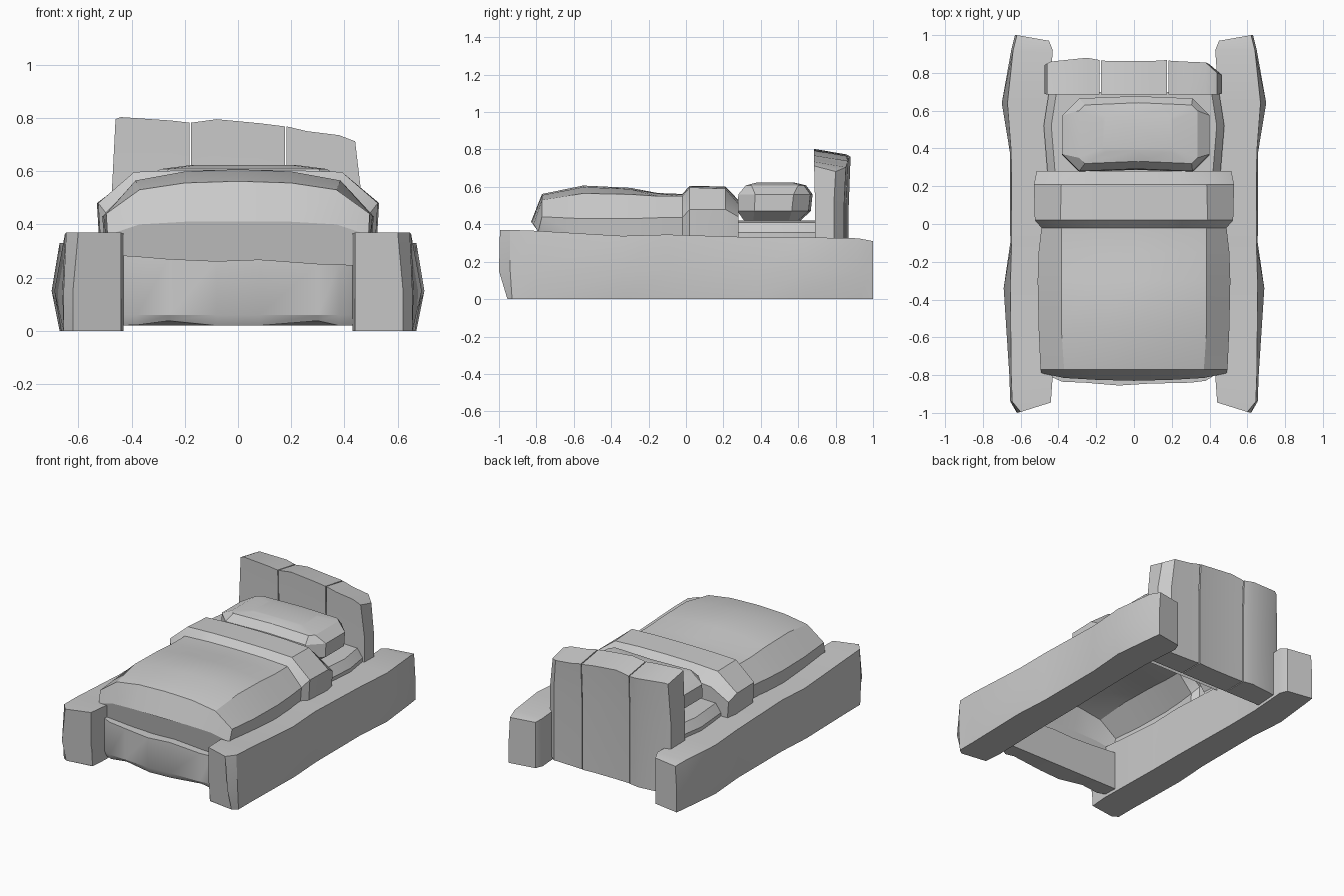
import bpy, bmesh, math


def loft(name, rings, closed=True, cap_start=True, cap_end=True, angle=28):
    """Skin a list of equal-length 3D rings into one object."""
    bm = bmesh.new()
    vr = [[bm.verts.new(p) for p in r] for r in rings]
    n = len(rings[0])
    for a, b in zip(vr, vr[1:]):
        for i in range(n if closed else n - 1):
            j = (i + 1) % n
            bm.faces.new((a[i], a[j], b[j], b[i]))
    if cap_start:
        bm.faces.new(vr[0][::-1])
    if cap_end:
        bm.faces.new(vr[-1])
    bmesh.ops.recalc_face_normals(bm, faces=bm.faces)
    me = bpy.data.meshes.new(name)
    bm.to_mesh(me)
    bm.free()
    ob = bpy.data.objects.new(name, me)
    bpy.context.collection.objects.link(ob)
    bpy.ops.object.select_all(action='DESELECT')
    ob.select_set(True)
    bpy.context.view_layer.objects.active = ob
    bpy.ops.object.shade_smooth_by_angle(angle=math.radians(angle))
    return ob


def mirror_arch(half):
    """Mirror (x, z) points running from the hem to the centre line."""
    return [(-x, z) for x, z in half] + [(x, z) for x, z in half[-2::-1]]


# Side rails: y, inner x, outer top x, outer middle x, outer bottom x, top z, y shift at bottom
rail_stations = [
    (-0.975, 0.44, 0.60, 0.62, 0.62, 0.370, 0.02),
    (-0.94, 0.44, 0.645, 0.655, 0.655, 0.370, 0.01),
    (-0.80, 0.43, 0.65, 0.66, 0.655, 0.365, 0),
    (-0.34, 0.44, 0.655, 0.69, 0.665, 0.338, 0),
    (-0.10, 0.44, 0.648, 0.655, 0.65, 0.345, 0),
    (0.38, 0.45, 0.65, 0.657, 0.65, 0.33, 0),
    (0.64, 0.45, 0.67, 0.70, 0.67, 0.33, 0),
    (0.92, 0.43, 0.64, 0.65, 0.64, 0.325, 0),
    (1.00, 0.45, 0.62, 0.63, 0.63, 0.31, 0),
]
for name, s in (("right_rail", 1), ("left_rail", -1)):
    rings = []
    for i, (y, xi, xt, xm, xb, zt, dy) in enumerate(rail_stations):
        mid = -0.025 if i == 0 else 0
        end = -0.03 if i == len(rail_stations) - 1 else 0
        inner = 0.03 if i == 0 else end
        rings.append([(s * xi, y + dy + inner, 0), (s * xb, y + dy, 0),
                      (s * xm, y + mid, 0.15), (s * xt, y + mid * 0.8, zt),
                      (s * xi, y + inner, zt), (s * xi, y + inner, 0.15)])
    loft(name, rings)

# Foot board, lofted across x
loft("foot_board", [
    [(x, -0.70, 0.02), (x, yf + 0.02, zb), (x, yf, 0.06), (x, yf, zt), (x, -0.70, zt)]
    for x, yf, zb, zt in [(-0.46, -0.80, 0.02, 0.285), (-0.38, -0.835, 0.022, 0.28),
                          (-0.26, -0.84, 0.038, 0.27), (-0.08, -0.855, 0.02, 0.262),
                          (0.08, -0.845, 0.02, 0.268), (0.30, -0.84, 0.038, 0.252),
                          (0.38, -0.83, 0.02, 0.25), (0.46, -0.78, 0.02, 0.245)]])

# Headboard planks, lofted across x: x at base, x at top, back y, top z
planks = {
    "headboard_left_plank": [(-0.475, -0.46, 0.85, 0.795), (-0.44, -0.44, 0.86, 0.803),
                             (-0.25, -0.25, 0.88, 0.79), (-0.182, -0.182, 0.868, 0.782)],
    "headboard_middle_plank": [(-0.176, -0.176, 0.865, 0.782), (-0.08, -0.08, 0.862, 0.795),
                               (0.08, 0.08, 0.862, 0.78), (0.176, 0.176, 0.868, 0.768)],
    "headboard_right_plank": [(0.183, 0.183, 0.865, 0.768), (0.27, 0.26, 0.86, 0.75),
                              (0.40, 0.38, 0.855, 0.735), (0.465, 0.44, 0.80, 0.712)],
}
for name, st in planks.items():
    loft(name, [[(xb, 0.69, 0.02), (xb, 0.69, 0.5), (xt, 0.685, zt), (xt, yb, zt - 0.03),
                 (xb, yb - 0.01, 0.5), (xb, yb - 0.01, 0.02)] for xb, xt, yb, zt in st])

# Mattress, open underneath
loft("mattress", [
    [(x, y, z) for x, z in mirror_arch([(w, 0.30), (w, 0.355), (w - 0.04, 0.41), (0, 0.42)])]
    for y, w in [(0.15, 0.45), (0.30, 0.46), (0.52, 0.478), (0.70, 0.45)]],
    closed=False, cap_start=False)

# Pillow: stacked rings with cut corners
pillow = []
for z, x0, x1, y0, y1, c in [(0.42, -0.31, 0.33, 0.31, 0.60, 0.05),
                             (0.47, -0.38, 0.40, 0.275, 0.655, 0.09),
                             (0.56, -0.38, 0.40, 0.28, 0.665, 0.09),
                             (0.608, -0.29, 0.335, 0.32, 0.63, 0.03)]:
    xm, d = (x0 + x1) / 2, 0.012
    pillow.append([(x0 + c, y0, z), (xm, y0 + d, z), (x1 - c, y0, z), (x1, y0 + c, z),
                   (x1, y1 - c, z), (x1 - c, y1, z), (xm, y1 + d, z), (x0 + c, y1, z),
                   (x0, y1 - c, z), (x0, y0 + c, z)])
pillow.append([(0.02 + (x - 0.02) * 0.6, 0.475 + (y - 0.475) * 0.6, 0.624)
               for x, y, z in pillow[-1]])
loft("pillow", pillow, angle=22)

# Blanket: y, half width, hem z, side crease z, shoulder x, shoulder z, centre z
blanket = [
    (-0.77, 0.495, 0.36, 0.44, 0.37, 0.53, 0.562),
    (-0.55, 0.505, 0.33, 0.43, 0.385, 0.565, 0.607),
    (-0.30, 0.51, 0.32, 0.43, 0.385, 0.56, 0.595),
    (-0.15, 0.505, 0.31, 0.435, 0.385, 0.55, 0.567),
    (-0.02, 0.49, 0.31, 0.435, 0.385, 0.55, 0.562),
    (0.02, 0.525, 0.31, 0.48, 0.39, 0.597, 0.605),
    (0.21, 0.53, 0.31, 0.48, 0.385, 0.59, 0.602),
    (0.28, 0.515, 0.31, 0.44, 0.385, 0.51, 0.53),
]
rings = [[(x, y, z) for x, z in mirror_arch(
    [(w - 0.01, h), (w, cz), (sx, sz), (0.2, sz + (top - sz) * 0.8), (0, top)])]
    for y, w, h, cz, sx, sz, top in blanket]
# Front drop of the blanket behind the foot board
front = [(x, y, z) for (x, z), y in zip(
    mirror_arch([(0.43, 0.24), (0.49, 0.36), (0.37, 0.40), (0.2, 0.41), (0, 0.41)]),
    [-0.79, -0.79, -0.815, -0.825, -0.83, -0.825, -0.815, -0.79, -0.79])]
rings.insert(0, front)
loft("blanket", rings, closed=False)
